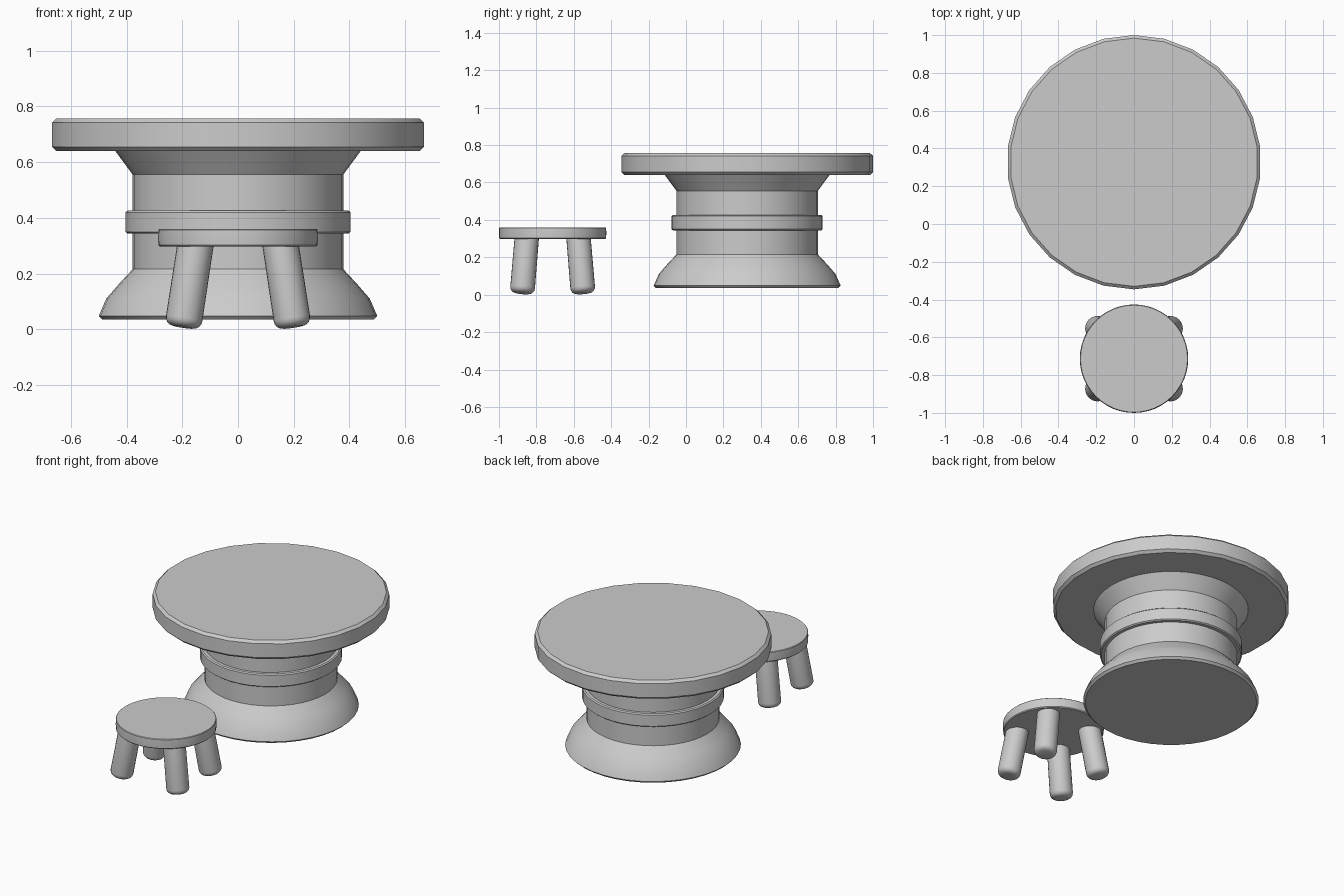
import bpy, bmesh, math
from mathutils import Vector, Matrix

if "Cube" in bpy.data.objects:
    bpy.data.objects.remove(bpy.data.objects["Cube"])


def lathe(name, profile, sides, matrix, angle=30):
    """Closed solid of revolution from (radius, height) points, bottom to top."""
    bm = bmesh.new()
    rings = []
    for r, z in profile:
        ring = []
        for i in range(sides):
            a = math.pi / 2 + 2 * math.pi * i / sides
            ring.append(bm.verts.new((r * math.cos(a), r * math.sin(a), z)))
        rings.append(ring)
    for low, high in zip(rings, rings[1:]):
        for i in range(sides):
            j = (i + 1) % sides
            bm.faces.new((low[i], low[j], high[j], high[i]))
    bm.faces.new(rings[0][::-1])
    bm.faces.new(rings[-1])
    mesh = bpy.data.meshes.new(name)
    bm.to_mesh(mesh)
    bm.free()
    ob = bpy.data.objects.new(name, mesh)
    ob.matrix_world = matrix
    bpy.context.collection.objects.link(ob)
    bpy.ops.object.select_all(action='DESELECT')
    ob.select_set(True)
    bpy.context.view_layer.objects.active = ob
    bpy.ops.object.shade_smooth_by_angle(angle=math.radians(angle))
    return ob


# Table: chamfered top, flared pedestal, collar band
table = Matrix.Translation((0, 0.327, 0))
lathe("table_top", [(0.657, 0.640), (0.673, 0.655), (0.673, 0.742), (0.657, 0.757)], 26, table)
lathe("pedestal", [(0.487, 0.035), (0.50, 0.048), (0.473, 0.11), (0.43, 0.16),
                   (0.378, 0.216), (0.378, 0.555), (0.442, 0.642)], 40, table)
lathe("pedestal_band", [(0.397, 0.344), (0.404, 0.350), (0.404, 0.420), (0.397, 0.426)], 40, table)

# Stool seat, slightly softened edges
seat_y = -0.713
lathe("stool_seat", [(0.281, 0.298), (0.286, 0.303), (0.287, 0.330), (0.286, 0.357), (0.283, 0.360)],
      48, Matrix.Translation((0, seat_y, 0)), 40)

# Splayed stool legs with rounded feet
R, FOOT = 0.066, 0.03
for sx, side in ((-1, "left"), (1, "right")):
    for sy, end in ((-1, "front"), (1, "back")):
        foot = Vector((sx * 0.198, seat_y + sy * 0.163, 0.008))
        top = Vector((sx * 0.152, seat_y + sy * 0.138, 0.308))
        axis = top - foot
        profile = [(R - FOOT + FOOT * math.sin(t * math.pi / 8),
                    FOOT - FOOT * math.cos(t * math.pi / 8)) for t in range(5)]
        profile.append((R - 0.001, axis.length))
        rot = Vector((0, 0, 1)).rotation_difference(axis).to_matrix().to_4x4()
        lathe(f"stool_leg_{end}_{side}", profile, 24, Matrix.Translation(foot) @ rot, 40)
